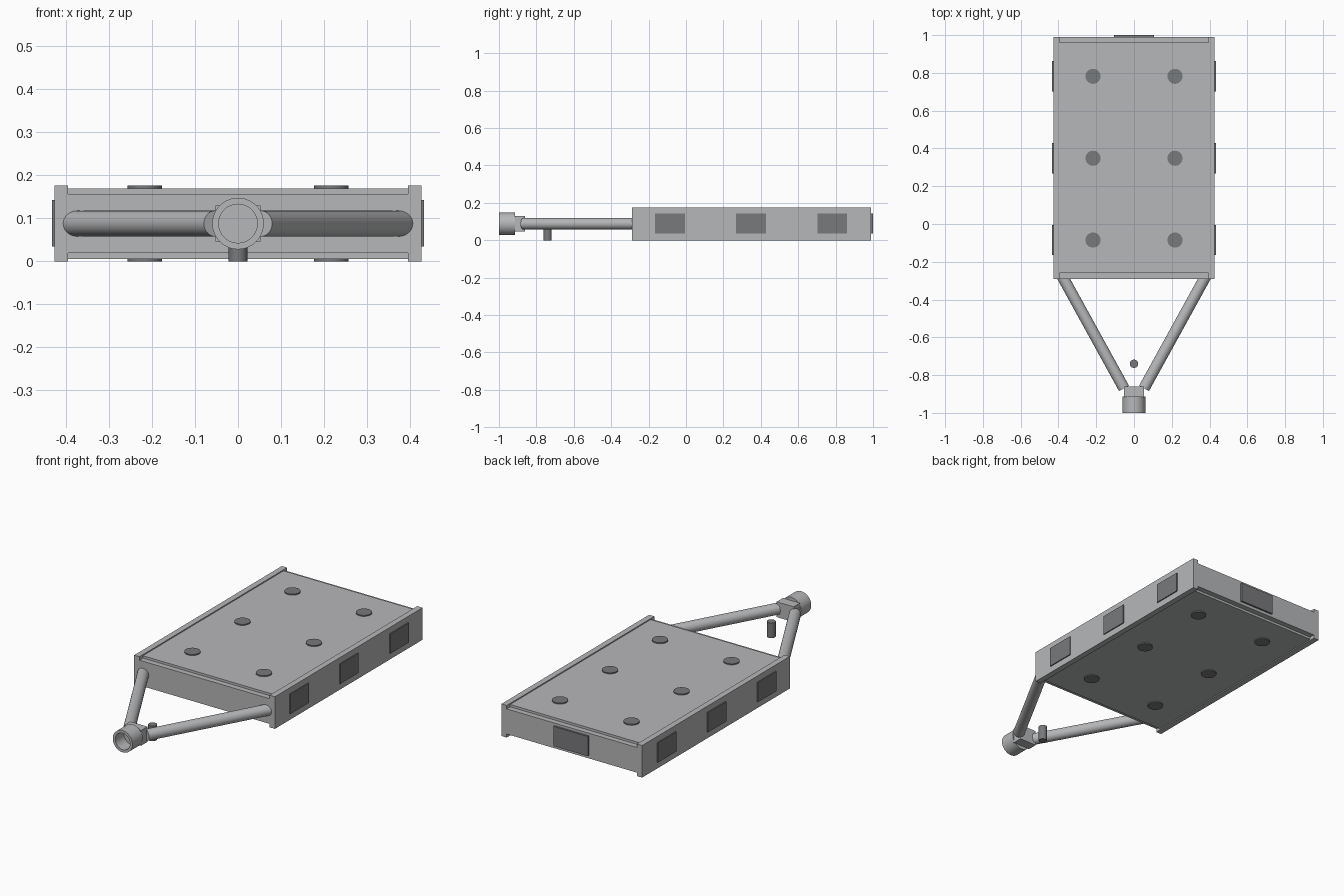
import bpy, bmesh, math
from mathutils import Vector, Matrix

cube = bpy.data.objects.get("Cube")
if cube:
    bpy.data.objects.remove(cube, do_unlink=True)


def material(name, rgb):
    m = bpy.data.materials.new(name)
    m.use_nodes = True
    m.diffuse_color = (*rgb, 1)
    m.node_tree.nodes["Principled BSDF"].inputs["Base Color"].default_value = (*rgb, 1)
    return m


light = material("light grey metal", (0.47, 0.475, 0.485))
dark = material("dark grey pads", (0.19, 0.192, 0.2))


def finish(name, bm, mat, smooth=False):
    bmesh.ops.recalc_face_normals(bm, faces=bm.faces)
    me = bpy.data.meshes.new(name)
    bm.to_mesh(me)
    bm.free()
    me.materials.append(mat)
    ob = bpy.data.objects.new(name, me)
    bpy.context.collection.objects.link(ob)
    if smooth:
        bpy.ops.object.select_all(action='DESELECT')
        ob.select_set(True)
        bpy.context.view_layer.objects.active = ob
        bpy.ops.object.shade_smooth_by_angle(angle=math.radians(35))
    return ob


def box(name, lo, hi, mat):
    lo, hi = Vector(lo), Vector(hi)
    bm = bmesh.new()
    place = Matrix.Translation((lo + hi) / 2) @ Matrix.Diagonal((*(hi - lo), 1))
    bmesh.ops.create_cube(bm, size=1, matrix=place)
    return finish(name, bm, mat)


def rod(name, a, b, radius, mat, sides=32):
    a, b = Vector(a), Vector(b)
    bm = bmesh.new()
    turn = (b - a).to_track_quat('Z', 'Y').to_matrix().to_4x4()
    bmesh.ops.create_cone(bm, cap_ends=True, segments=sides, radius1=radius, radius2=radius,
                          depth=(b - a).length, matrix=Matrix.Translation((a + b) / 2) @ turn)
    return finish(name, bm, mat, True)


FRONT, BACK, TOP, MID = -0.29, 0.99, 0.176, 0.088
INNER, OUTER, STEP = 0.395, 0.427, 0.03

# Platform: raised deck, stepped end panels and side rails
box("deck_slab", (-INNER, FRONT + STEP, 0.006), (INNER, BACK - STEP, 0.17), light)
box("front_panel", (-INNER, FRONT, 0.019), (INNER, FRONT + STEP, 0.157), light)
box("rear_panel", (-INNER, BACK - STEP, 0.019), (INNER, BACK, 0.157), light)

for side, s in (("left", 1), ("right", -1)):
    xs = sorted((s * INNER, s * OUTER))
    box(side + "_rail", (xs[0], FRONT, 0), (xs[1], BACK, TOP), light)

    # Side plates with round pads above and below
    for i, y in enumerate((-0.085, 0.348, 0.782)):
        xs = sorted((s * 0.425, s * 0.433))
        box(f"{side}_side_plate_{i + 1}", (xs[0], y - 0.08, 0.035), (xs[1], y + 0.08, 0.143), dark)
        x = s * 0.217
        rod(f"{side}_top_pad_{i + 1}", (x, y, 0.168), (x, y, TOP), 0.04, dark)
        rod(f"{side}_bottom_pad_{i + 1}", (x, y, 0), (x, y, 0.008), 0.04, dark)

    # Drawbar arm
    rod(side + "_drawbar_arm", (s * 0.389, FRONT + 0.03, MID), (s * 0.053, -0.87, MID), 0.03, light)

box("rear_plate", (-0.105, BACK - 0.002, 0.035), (0.105, 1, 0.143), dark)

# Coupling block and hollow socket
box("coupling_block", (-0.052, -0.915, MID - 0.042), (0.052, -0.86, MID + 0.042), light)
bm = bmesh.new()
profile = [(0, -0.925), (0.045, -0.925), (0.045, -1), (0.06, -1), (0.06, -0.913), (0, -0.913)]
verts = [bm.verts.new((x, y, MID)) for x, y in profile]
edges = [bm.edges.new(pair) for pair in zip(verts, verts[1:])]
bmesh.ops.spin(bm, geom=verts + edges, cent=(0, 0, MID), axis=(0, 1, 0),
               angle=math.tau, steps=40)
bmesh.ops.remove_doubles(bm, verts=bm.verts, dist=0.0001)
finish("coupling_socket", bm, light, True)

# Support post
rod("support_post", (0, -0.74, 0), (0, -0.74, 0.083), 0.022, dark)
